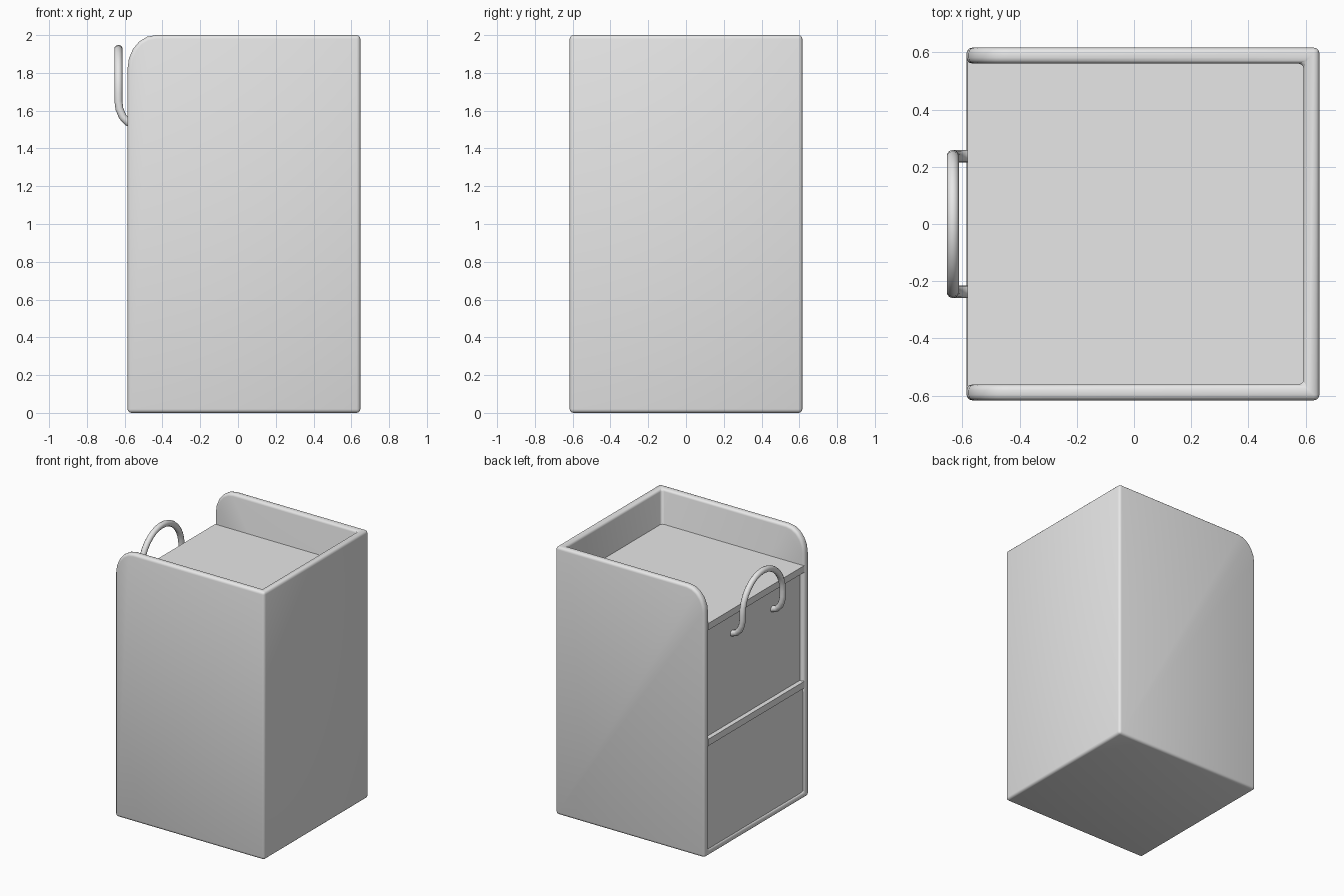
import bpy, bmesh
from math import sin, cos, pi, radians

cube = bpy.data.objects.get("Cube")
if cube:
    bpy.data.objects.remove(cube, do_unlink=True)

grey = bpy.data.materials.new("plain_grey")
grey.use_nodes = True
grey.diffuse_color = (0.8, 0.8, 0.8, 1)
grey.node_tree.nodes["Principled BSDF"].inputs["Base Color"].default_value = grey.diffuse_color

FRONT, BACK, HALF, WALL = -0.585, 0.648, 0.616, 0.055
INNER = HALF - WALL


def select(obj):
    bpy.ops.object.select_all(action="DESELECT")
    obj.select_set(True)
    bpy.context.view_layer.objects.active = obj


def add_mesh(name, bm):
    bmesh.ops.recalc_face_normals(bm, faces=bm.faces)
    mesh = bpy.data.meshes.new(name)
    bm.to_mesh(mesh)
    bm.free()
    obj = bpy.data.objects.new(name, mesh)
    bpy.context.collection.objects.link(obj)
    mesh.materials.append(grey)
    return obj


def box(name, x, y, z):
    """Box between pairs of limits on each axis."""
    bm = bmesh.new()
    bmesh.ops.create_cube(bm, size=1)
    for v in bm.verts:
        v.co = [lim[0] if c < 0 else lim[1] for c, lim in zip(v.co, (x, y, z))]
    return add_mesh(name, bm)


# Outer case: side profile with a rounded upper corner, extruded across the width
profile = [(FRONT, 0), (BACK, 0), (BACK, 2)]
for i in range(6):
    a = i / 5 * pi / 2
    profile.append((FRONT + 0.15 * (1 - sin(a)), 1.82 + 0.18 * cos(a)))
bm = bmesh.new()
side = bm.faces.new([bm.verts.new((x, -HALF, z)) for x, z in profile])
extruded = bmesh.ops.extrude_face_region(bm, geom=[side])["geom"]
bmesh.ops.translate(bm, vec=(0, 2 * HALF, 0),
                    verts=[g for g in extruded if isinstance(g, bmesh.types.BMVert)])
case = add_mesh("case", bm)

# Hollow the case, leaving two sides, a rear wall and a floor
cutter = box("cavity_cutter", (-1, BACK - WALL), (-INNER, INNER), (0.045, 3))
cutter.hide_render = True
cut = case.modifiers.new("cavity", "BOOLEAN")
cut.operation = "DIFFERENCE"
cut.solver = "EXACT"
cut.object = cutter
select(case)
bpy.ops.object.modifier_apply(modifier=cut.name)
bpy.data.objects.remove(cutter, do_unlink=True)

# Rounded rims on the case
bevel = case.modifiers.new("rounded_edges", "BEVEL")
bevel.width = 0.02
bevel.segments = 3
bevel.limit_method = "ANGLE"
bevel.angle_limit = radians(50)
bpy.ops.object.modifier_apply(modifier=bevel.name)
bpy.ops.object.shade_smooth_by_angle(angle=radians(35))

# Shelves and recessed front panels
depth = BACK - WALL + 0.01
width = (-INNER - 0.005, INNER + 0.005)
box("top_shelf", (FRONT + 0.003, depth), width, (1.685, 1.735))
box("middle_shelf", (FRONT + 0.003, depth), width, (0.82, 0.87))
box("upper_panel", (FRONT + 0.037, FRONT + 0.08), width, (0.86, 1.70))
box("lower_panel", (FRONT + 0.014, FRONT + 0.08), width, (0.03, 0.83))

# Arched handle: hooked ends, straight legs and a half-round top
R, OUT = 0.237, -0.633
hook = [(FRONT + 0.045, 1.525), (-0.585, 1.54), (-0.612, 1.57), (-0.628, 1.61), (OUT, 1.65)]
path = [(x, -R, z) for x, z in hook]
path += [(OUT, -R * cos(i * pi / 16), 1.69 + R * sin(i * pi / 16)) for i in range(17)]
path += [(x, R, z) for x, z in reversed(hook)]
curve = bpy.data.curves.new("handle", "CURVE")
curve.dimensions = "3D"
curve.bevel_depth = 0.022
curve.bevel_resolution = 3
curve.use_fill_caps = True
spline = curve.splines.new("POLY")
spline.points.add(len(path) - 1)
for point, co in zip(spline.points, path):
    point.co = (*co, 1)
curve.materials.append(grey)
handle = bpy.data.objects.new("handle", curve)
bpy.context.collection.objects.link(handle)
select(handle)
bpy.ops.object.convert(target="MESH")
bpy.ops.object.shade_smooth_by_angle(angle=radians(40))
